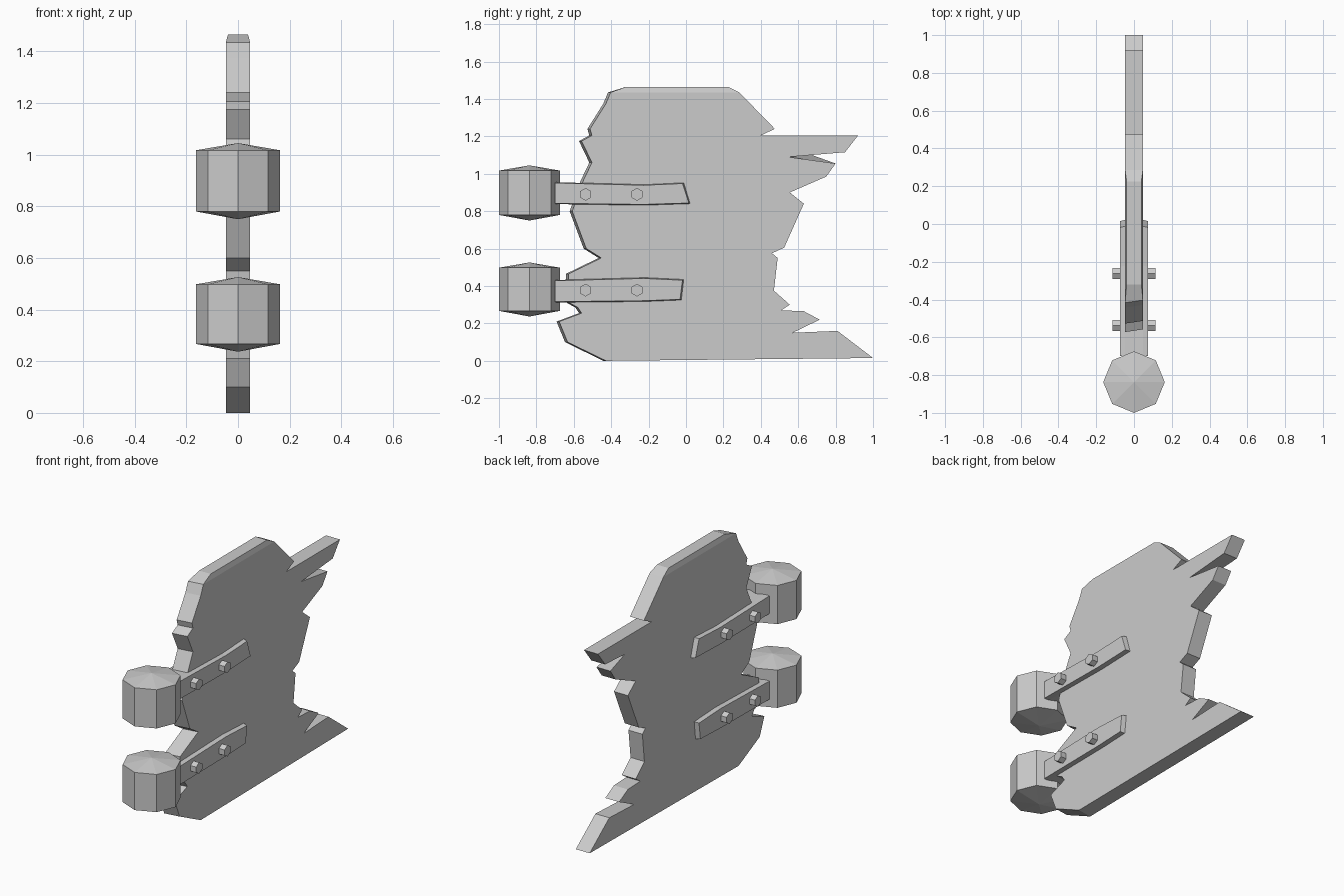
import bpy, bmesh, math

if "Cube" in bpy.data.objects:
    bpy.data.objects.remove(bpy.data.objects["Cube"])

grey = bpy.data.materials.new("weathered grey")
grey.diffuse_color = (0.6, 0.6, 0.6, 1)
grey.use_nodes = True
grey.node_tree.nodes["Principled BSDF"].inputs["Base Color"].default_value = grey.diffuse_color


def finish(name, bm):
    bmesh.ops.recalc_face_normals(bm, faces=bm.faces)
    mesh = bpy.data.meshes.new(name)
    bm.to_mesh(mesh)
    bm.free()
    mesh.materials.append(grey)
    obj = bpy.data.objects.new(name, mesh)
    bpy.context.collection.objects.link(obj)
    return obj


def loft(name, rings):
    """Skin a list of equal-length closed rings and cap both ends."""
    bm = bmesh.new()
    loops = [[bm.verts.new(p) for p in ring] for ring in rings]
    n = len(loops[0])
    for a, b in zip(loops, loops[1:]):
        for i in range(n):
            j = (i + 1) % n
            bm.faces.new((a[i], a[j], b[j], b[i]))
    caps = [bm.faces.new(loops[0]), bm.faces.new(loops[-1])]
    return bm, loops, caps


# Broken door panel: ragged (y, z) outline, front edge slightly skewed
front = [(-0.41, 1.435), (-0.435, 1.375), (-0.52, 1.24), (-0.51, 1.205),
         (-0.565, 1.175), (-0.51, 1.06), (-0.56, 0.955), (-0.615, 0.80),
         (-0.54, 0.60), (-0.46, 0.55), (-0.635, 0.465), (-0.63, 0.31),
         (-0.585, 0.285), (-0.565, 0.255), (-0.685, 0.21), (-0.64, 0.10),
         (-0.435, 0.0)]
back = [(1.0, 0.015), (0.81, 0.16), (0.57, 0.15), (0.715, 0.22),
        (0.63, 0.265), (0.51, 0.27), (0.555, 0.30), (0.47, 0.375),
        (0.49, 0.55), (0.46, 0.575), (0.525, 0.605), (0.63, 0.84),
        (0.555, 0.90), (0.75, 0.985), (0.80, 1.055), (0.545, 1.09),
        (0.85, 1.115), (0.92, 1.205), (0.40, 1.205), (0.475, 1.24),
        (0.285, 1.435)]
crown = [(0.225, 1.465), (-0.32, 1.465)]
HALF = 0.047


def panel_ring(side):
    skew = 0.007 * side
    ring = [(side * HALF, y + skew, z) for y, z in front]
    ring += [(side * HALF, y, z) for y, z in back]
    if side < 0:  # the upper splinter notch is shallower on this side
        k = len(front) + 15
        ring[k] = (-HALF, 0.66, 1.105)
    return ring + [(side * 0.039, y, z) for y, z in crown]


bm, loops, caps = loft("panel", [panel_ring(-1), panel_ring(1)])
# Crease where the crown is chamfered
for loop, cap in zip(loops, caps):
    bmesh.utils.face_split(cap, loop[0], loop[len(front) + len(back) - 1])
finish("door_panel", bm)

# Strap outlines, (y, z)
straps = {
    "upper": [(-0.70, 0.955), (-0.22, 0.942), (-0.012, 0.952),
              (0.022, 0.84), (-0.22, 0.832), (-0.70, 0.838)],
    "lower": [(-0.70, 0.432), (-0.22, 0.445), (-0.012, 0.435),
              (-0.025, 0.325), (-0.22, 0.317), (-0.70, 0.312)],
}
posts = {"upper": (0.75, 0.78, 1.017, 1.045),
         "lower": (0.237, 0.267, 0.498, 0.526)}
bolt_z = {"upper": 0.89, "lower": 0.378}

for tag, outline in straps.items():
    # Hinge strap wrapping both faces, slightly narrower on the outside
    cz = sum(z for _, z in outline) / len(outline)
    rings = []
    for x, s in ((-0.075, 0.93), (-HALF, 1), (HALF, 1), (0.075, 0.93)):
        rings.append([(x, y if y < -0.5 else y - (1 - s) * 0.1,
                       cz + (z - cz) * s) for y, z in outline])
    finish(tag + "_hinge_strap", loft("strap", rings)[0])

    # Octagonal hinge post with shallow conical ends
    bottom, low, high, top = posts[tag]
    bm = bmesh.new()
    ring = [[bm.verts.new((0.163 * math.sin(i * math.pi / 4),
                           -0.837 + 0.163 * math.cos(i * math.pi / 4), z))
             for i in range(8)] for z in (low, high)]
    tips = [bm.verts.new((0, -0.837, z)) for z in (bottom, top)]
    for i in range(8):
        j = (i + 1) % 8
        bm.faces.new((ring[0][i], ring[0][j], ring[1][j], ring[1][i]))
        for r, tip in zip(ring, tips):
            bm.faces.new((r[i], r[j], tip))
    finish(tag + "_hinge_post", bm)

    # Hexagonal bolt heads on both faces
    for y, label in ((-0.537, "front"), (-0.262, "rear")):
        for side, hand in ((-1, "left"), (1, "right")):
            rings = [[(side * x, y + 0.034 * math.sin(a * math.pi / 3),
                       bolt_z[tag] + 0.034 * math.cos(a * math.pi / 3))
                      for a in range(6)] for x in (0.07, 0.113)]
            finish(f"{tag}_{label}_{hand}_bolt", loft("bolt", rings)[0])
